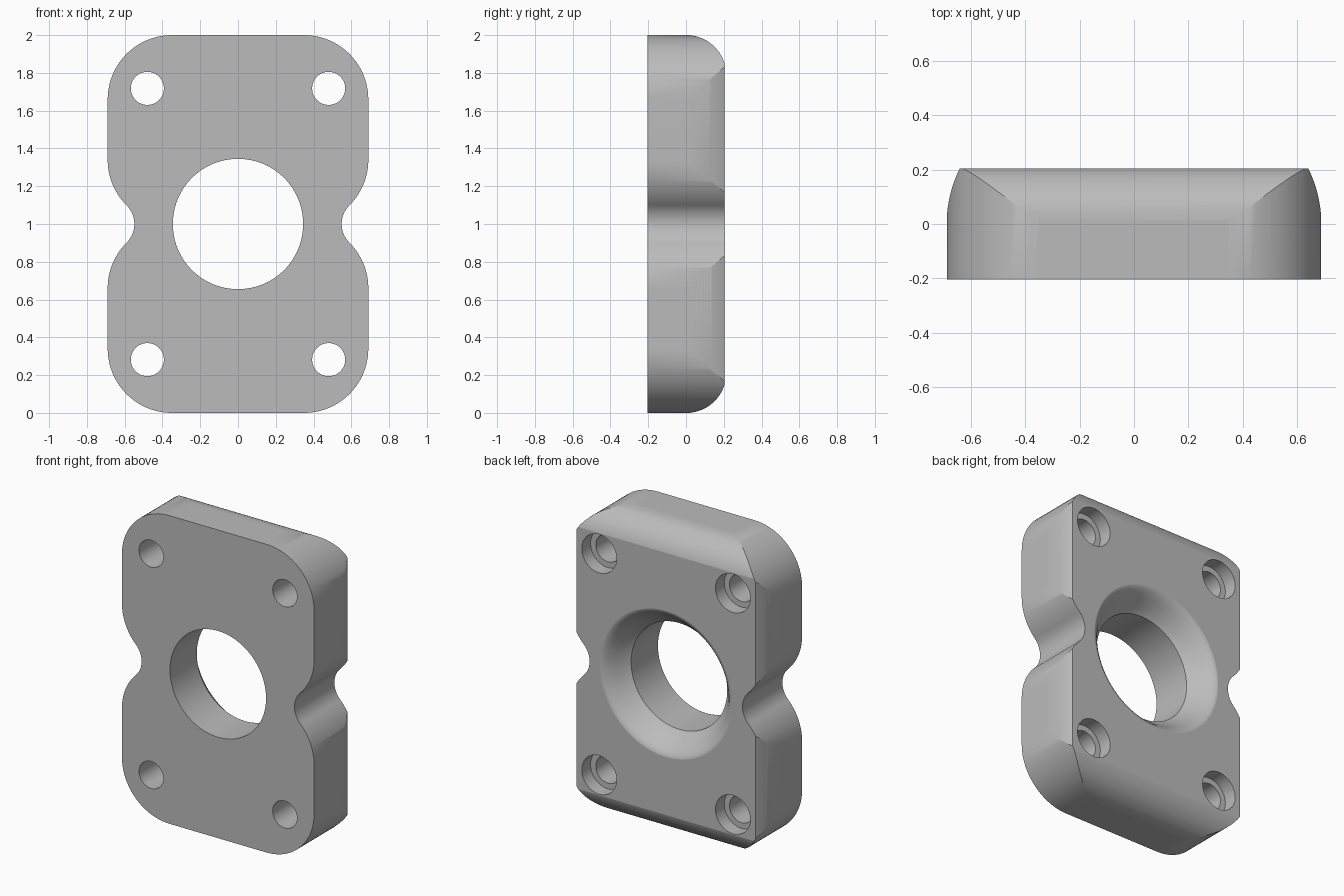
import bpy, bmesh
from math import pi, sin, cos, sqrt, radians
from mathutils import Vector, Matrix

if "Cube" in bpy.data.objects:
    bpy.data.objects.remove(bpy.data.objects["Cube"])

HALF_W, HALF_D, HALF_H = 0.69, 0.205, 1.0
CORNER, NOTCH = 0.34, 0.141


def arc(cx, cy, r, a0, a1, n=20):
    steps = [radians(a0 + (a1 - a0) * i / n) for i in range(n + 1)]
    return [(cx + r * cos(a), cy + r * sin(a)) for a in steps]


def clean(points):
    out = []
    for p in points:
        if not out or (Vector(p) - Vector(out[-1])).length > 1e-5:
            out.append(p)
    if (Vector(out[0]) - Vector(out[-1])).length < 1e-5:
        out.pop()
    return out


def finish(bm, name):
    bmesh.ops.recalc_face_normals(bm, faces=bm.faces)
    mesh = bpy.data.meshes.new(name)
    bm.to_mesh(mesh)
    bm.free()
    obj = bpy.data.objects.new(name, mesh)
    bpy.context.collection.objects.link(obj)
    return obj


def prism(name, points, place, depth):
    """Extrude a 2D outline; place(u, v, w) maps it into space."""
    bm = bmesh.new()
    face = bm.faces.new([bm.verts.new(place(u, v, -depth)) for u, v in clean(points)])
    grown = bmesh.ops.extrude_face_region(bm, geom=[face])["geom"]
    bmesh.ops.translate(bm, vec=Vector(place(0, 0, 2 * depth)),
                        verts=[g for g in grown if isinstance(g, bmesh.types.BMVert)])
    return finish(bm, name)


def lathe(name, profile, x, z, steps):
    """Spin a (radius, y) profile around the y direction."""
    bm = bmesh.new()
    verts = [bm.verts.new((r, y, 0)) for r, y in profile]
    edges = [bm.edges.new(pair) for pair in zip(verts, verts[1:])]
    bmesh.ops.spin(bm, geom=verts + edges, cent=(0, 0, 0), axis=(0, 1, 0),
                   angle=2 * pi, steps=steps)
    bmesh.ops.remove_doubles(bm, verts=bm.verts, dist=1e-5)
    bmesh.ops.transform(bm, matrix=Matrix.Translation((x, 0, z)), verts=bm.verts)
    return finish(bm, name)


def combine(target, cutter, operation):
    mod = target.modifiers.new(operation.lower(), "BOOLEAN")
    mod.object, mod.operation, mod.solver = cutter, operation, "EXACT"
    bpy.context.view_layer.objects.active = target
    bpy.ops.object.modifier_apply(modifier=mod.name)
    bpy.data.objects.remove(cutter)


# Plate outline: rounded corners and a notch in the middle of each side
cx, cz = HALF_W - CORNER, HALF_H - CORNER
right_half = (arc(cx, -cz, CORNER, -90, 0)
              + arc(cx, -CORNER, CORNER, 0, 45)
              + arc(HALF_W, 0, NOTCH, 225, 135)
              + arc(cx, CORNER, CORNER, -45, 0)
              + arc(cx, cz, CORNER, 0, 90))
outline = right_half + [(-u, -v) for u, v in right_half]
plate = prism("mounting_plate", outline, lambda u, v, w: (u, w, v), HALF_D)


# Rounded back edges: one bulge over top and bottom, a flatter one over the sides
def rounded_back(half, radius, n=20):
    half += 0.0006
    ys = [0.209 * sin(pi / 2 * i / n) for i in range(n + 1)]
    side = [(half, -0.5)] + [(half - radius + sqrt(radius ** 2 - y * y), y) for y in ys]
    return side + [(-u, y) for u, y in reversed(side)]


combine(plate, prism("height_rounding", rounded_back(HALF_H, 0.214),
                     lambda u, v, w: (w, v, u), 1.5), "INTERSECT")
combine(plate, prism("width_rounding", rounded_back(HALF_W, 0.46),
                     lambda u, v, w: (u, v, w), 1.5), "INTERSECT")

# Centre bore with a soft flare opening to the back
flare = []
for i in range(17):
    t = i / 16
    rise = 0.5 * sin(pi / 2 * t) + 0.5 * t * t * (3 - 2 * t)
    flare.append((0.345 + 0.135 * t, 0.07 + 0.1355 * rise))
bore = [(0, -0.4), (0.345, -0.4)] + flare + [(0.48, 0.4), (0, 0.4)]
combine(plate, lathe("bore_cutter", bore, 0, 0, 96), "DIFFERENCE")

# Four counterbored screw holes
screw = [(0, -0.4), (0.0875, -0.4), (0.0875, 0.115), (0.125, 0.115), (0.125, 0.4), (0, 0.4)]
for x in (-0.48, 0.48):
    for z in (-0.718, 0.718):
        combine(plate, lathe("screw_cutter", screw, x, z, 48), "DIFFERENCE")

# Stand the plate on the ground
plate.data.transform(Matrix.Translation((0, 0, HALF_H)))

# Plain grey finish
grey = bpy.data.materials.new("plain_grey")
grey.use_nodes = True
colour = (0.5, 0.5, 0.5, 1)
grey.diffuse_color = colour
grey.node_tree.nodes["Principled BSDF"].inputs["Base Color"].default_value = colour
plate.data.materials.clear()
plate.data.materials.append(grey)

# Smooth curves, sharp creases
bpy.ops.object.select_all(action="DESELECT")
plate.select_set(True)
bpy.context.view_layer.objects.active = plate
bpy.ops.object.shade_smooth_by_angle(angle=radians(25))
weighted = plate.modifiers.new("even_shading", "WEIGHTED_NORMAL")
weighted.keep_sharp = True
